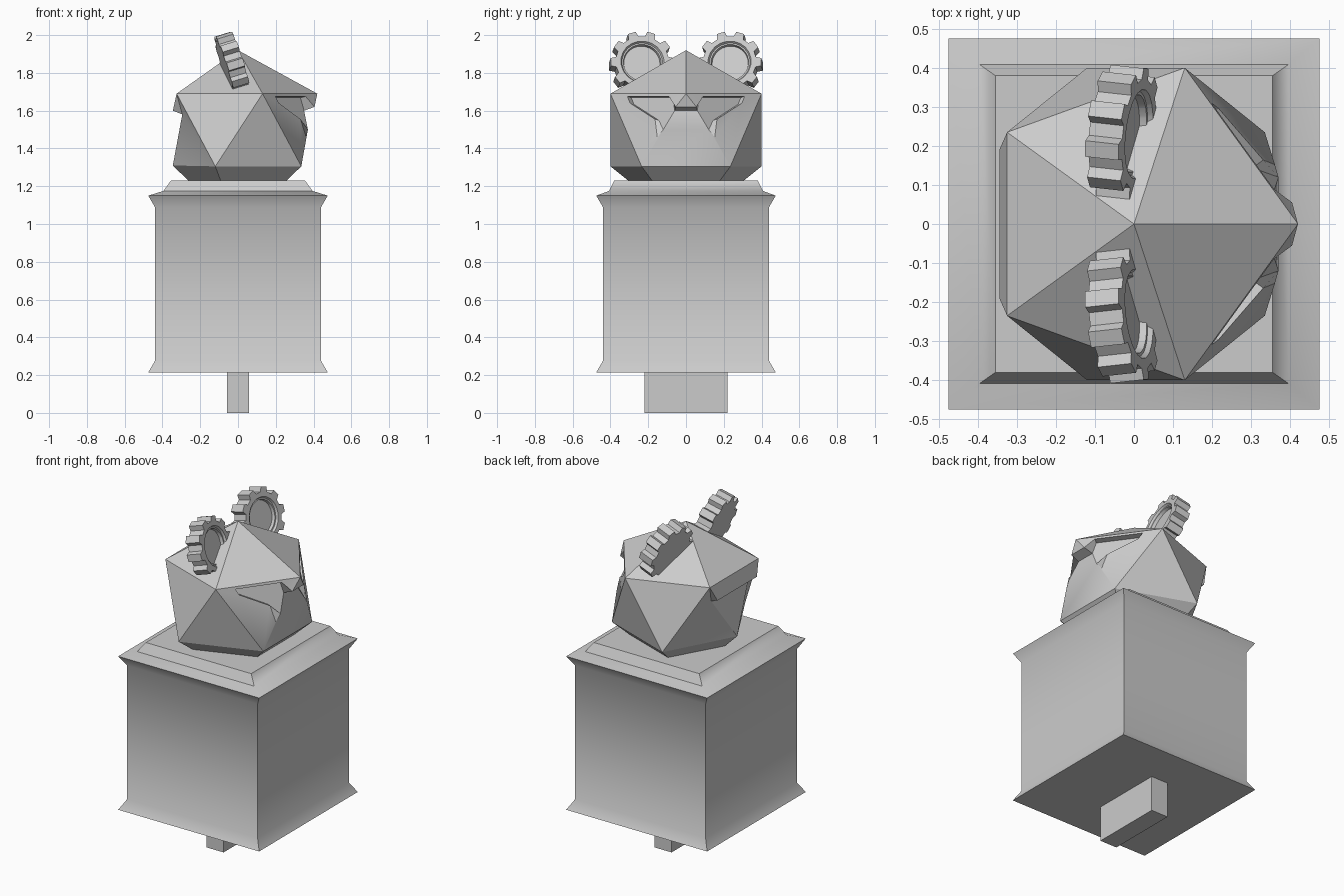
import bpy, bmesh, math
from mathutils import Vector, Matrix

cube = bpy.data.objects.get("Cube")
if cube:
    bpy.data.objects.remove(cube, do_unlink=True)

grey = bpy.data.materials.new("light grey")
grey.use_nodes = True
grey.diffuse_color = (0.6, 0.6, 0.6, 1)
grey.node_tree.nodes["Principled BSDF"].inputs["Base Color"].default_value = (0.6, 0.6, 0.6, 1)


def finish(name, bm, angle):
    bmesh.ops.recalc_face_normals(bm, faces=bm.faces)
    mesh = bpy.data.meshes.new(name)
    bm.to_mesh(mesh)
    bm.free()
    mesh.materials.append(grey)
    obj = bpy.data.objects.new(name, mesh)
    bpy.context.collection.objects.link(obj)
    bpy.ops.object.select_all(action="DESELECT")
    obj.select_set(True)
    bpy.context.view_layer.objects.active = obj
    bpy.ops.object.shade_smooth_by_angle(angle=math.radians(angle))


def skin(bm, loops):
    """Close a stack of equal-length vertex loops with caps at both ends."""
    n = len(loops[0])
    for low, high in zip(loops, loops[1:]):
        for i in range(n):
            j = (i + 1) % n
            bm.faces.new((low[i], low[j], high[j], high[i]))
    bm.faces.new(loops[0])
    bm.faces.new(loops[-1])


def square_stack(name, profile, angle):
    """Stack rectangles given as (half width, half depth, height)."""
    bm = bmesh.new()
    loops = [[bm.verts.new((sx * x, sy * y, z))
              for sx, sy in ((-1, -1), (1, -1), (1, 1), (-1, 1))]
             for x, y, z in profile]
    skin(bm, loops)
    finish(name, bm, angle)


# Pedestal and the peg below it
square_stack("pedestal", [(.475, .475, .215), (.44, .44, .275), (.44, .44, 1.09),
                          (.475, .475, 1.15), (.395, .408, 1.175), (.355, .38, 1.23)], 42)
square_stack("bottom_peg", [(.057, .22, 0), (.057, .22, .22)], 30)

# Head: named points of the +y half
brow = Vector((.42, 0, 1.69))
temple = Vector((.13, .4, 1.69))
cheek = Vector((.335, .235, 1.305))
inward = (temple - brow).cross(cheek - brow).normalized()
if inward.x > 0:
    inward = -inward


def on_eye(y, z):
    """Point on the eye facet at a given y and z."""
    t = (brow.z - z) / (brow.z - cheek.z)
    s = (y - t * cheek.y) / temple.y
    return brow + t * (cheek - brow) + s * (temple - brow)


points = {
    "top": (0, 0, 1.92), "brow": brow, "temple": temple, "cheek": cheek,
    "nape": (-.325, .235, 1.69), "jaw": (-.12, .4, 1.305), "heel": (-.345, 0, 1.31),
    "lip": (-.345, .19, 1.60), "under": (-.295, .18, 1.58),
    "tip": (.405, .055, 1.62), "mask": (.35, .06, 1.60), "nose": (.37, .12, 1.5),
}
# Eye opening: h on the rim, f on the sunken floor
for i, (y, z) in enumerate([(.09, 1.675), (.31, 1.675), (.296, 1.64), (.164, 1.555), (.152, 1.46)]):
    points[f"h{i}"] = on_eye(y, z)
    points[f"f{i}"] = on_eye(y, z) + inward * .035
for name in ("cheek", "jaw", "heel"):
    x, y, z = points[name]
    points[name + "_low"] = (x * .75, y * .75, 1.225)

bm = bmesh.new()
verts = {}
for name, (x, y, z) in points.items():
    verts[name, 1] = bm.verts.new((x, y, z))
    verts[name, -1] = bm.verts.new((x, -y, z)) if y else verts[name, 1]


def facets(*loops):
    """Add faces on both sides; a trailing ' names the opposite side's point."""
    for side in (1, -1):
        for loop in loops:
            corners = [verts[n.rstrip("'"), -side if n.endswith("'") else side]
                       for n in loop.split()]
            if not bm.faces.get(corners):
                bm.faces.new(corners)


# Crown and sides
facets("top brow temple", "top temple nape", "top nape nape'",
       "nape jaw temple", "temple jaw cheek")
# Overhanging lip at the back
facets("nape nape' lip' lip", "lip lip' under' under", "nape lip under",
       "nape under jaw", "under under' heel", "under heel jaw")
# Visor and cheek plates round the eye
facets("brow temple h1 h0", "temple h2 h1", "temple cheek h4 h3 h2")
# Eye recess
facets("h0 h1 f1 f0", "h1 h2 f2 f1", "h2 h3 f3 f2", "h3 h4 nose f3",
       "h4 cheek nose", "f0 f1 f2 f3 nose mask")
# Brow tip and face mask
facets("tip h0 f0 mask", "brow h0 tip", "brow tip tip'", "tip tip' mask' mask",
       "mask mask' nose' nose", "nose nose' cheek' cheek")
# Neck taper
facets("cheek cheek' cheek_low' cheek_low", "cheek jaw jaw_low cheek_low",
       "jaw heel heel_low jaw_low", "cheek_low jaw_low heel_low jaw_low' cheek_low'")
finish("faceted_head", bm, 30)


# Gear ears, with a dished front face
def gear(name, side, teeth=10, base=.142, outer=.17, half=.045):
    bm = bmesh.new()
    step = math.tau / teeth
    outline = [(base, -.31), (outer, -.2), (outer, .2), (base, .31)]
    rim = [(r, (k + a) * step) for k in range(teeth) for r, a in outline]

    def ring(height, radius=None):
        return [bm.verts.new(((radius or r) * math.cos(a), (radius or r) * math.sin(a), height))
                for r, a in rim]
    skin(bm, [ring(-half), ring(half), ring(half, .115), ring(half - .012, .108),
              ring(half - .012, .1), ring(half - .03, .096)])
    lean, yaw = math.radians(17), math.radians(6)
    axis = Vector((math.cos(lean) * math.cos(yaw), -side * math.sin(yaw), math.sin(lean)))
    across = Vector((0, 0, 1)).cross(axis).normalized()
    turn = Matrix((across, axis.cross(across), axis)).transposed().to_4x4()
    bm.transform(Matrix.Translation((-.03, side * .235, 1.845)) @ turn)
    finish(name, bm, 25)


gear("left_gear_ear", 1)
gear("right_gear_ear", -1)
